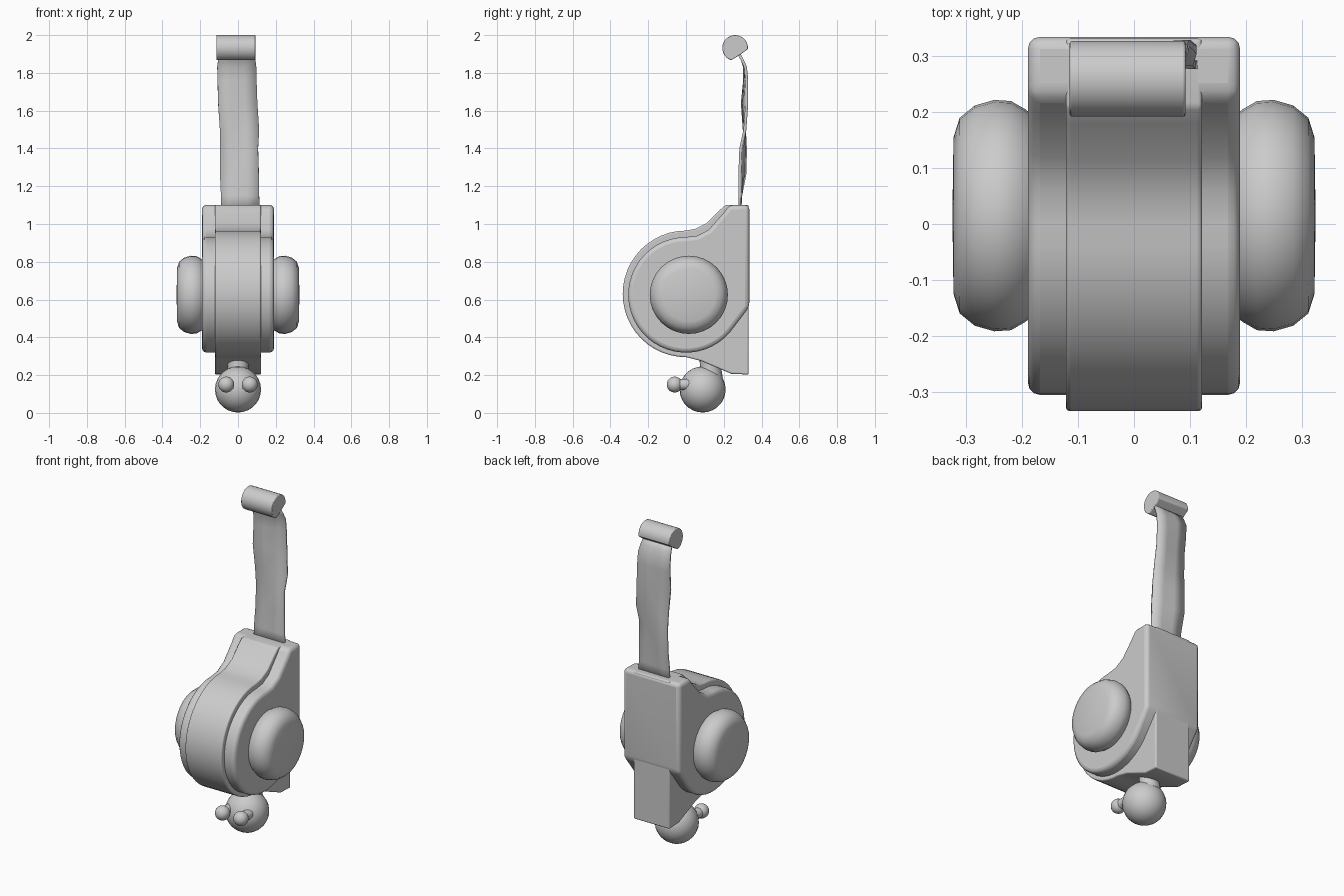
import bpy, bmesh, math
from mathutils import Vector, Matrix

if "Cube" in bpy.data.objects:
    bpy.data.objects.remove(bpy.data.objects["Cube"])


def finish(bm, name, bevel=0.0, angle=40):
    bmesh.ops.recalc_face_normals(bm, faces=bm.faces)
    me = bpy.data.meshes.new(name)
    bm.to_mesh(me)
    bm.free()
    ob = bpy.data.objects.new(name, me)
    bpy.context.collection.objects.link(ob)
    if bevel:
        m = ob.modifiers.new("bevel", 'BEVEL')
        m.width = bevel
        m.segments = 3
        m.limit_method = 'ANGLE'
        m.angle_limit = math.radians(35)
    bpy.ops.object.select_all(action='DESELECT')
    ob.select_set(True)
    bpy.context.view_layer.objects.active = ob
    bpy.ops.object.shade_smooth_by_angle(angle=math.radians(angle))
    return ob


def extrude_x(name, profile, x0, x1, bevel=0.0):
    """Solid from a (y, z) outline, running from x0 to x1."""
    bm = bmesh.new()
    face = bm.faces.new([bm.verts.new((x0, y, z)) for y, z in profile])
    ext = bmesh.ops.extrude_face_region(bm, geom=[face])
    verts = [v for v in ext['geom'] if isinstance(v, bmesh.types.BMVert)]
    bmesh.ops.translate(bm, verts=verts, vec=(x1 - x0, 0, 0))
    return finish(bm, name, bevel)


def arc(cy, cz, r, a0, a1, n):
    return [(cy + r * math.cos(math.radians(a0 + (a1 - a0) * i / n)),
             cz + r * math.sin(math.radians(a0 + (a1 - a0) * i / n))) for i in range(n + 1)]


def lathe(name, profile, origin, axis, steps=32):
    """Spin (radius, height) pairs around an axis through origin."""
    rot = Vector((0, 0, 1)).rotation_difference(Vector(axis)).to_matrix().to_4x4()
    bm = bmesh.new()
    vs = [bm.verts.new((r, 0, h)) for r, h in profile]
    es = [bm.edges.new(p) for p in zip(vs, vs[1:])]
    bmesh.ops.spin(bm, geom=vs + es, cent=(0, 0, 0), axis=(0, 0, 1),
                   angle=2 * math.pi, steps=steps)
    bmesh.ops.remove_doubles(bm, verts=bm.verts, dist=1e-4)
    bmesh.ops.transform(bm, matrix=Matrix.Translation(origin) @ rot, verts=bm.verts)
    return finish(bm, name, angle=50)


def ball(name, centre, r):
    bm = bmesh.new()
    bmesh.ops.create_uvsphere(bm, u_segments=24, v_segments=14, radius=r,
                              matrix=Matrix.Translation(centre))
    return finish(bm, name)


# central band, slightly proud of the shell and reaching lower
core = ([(0.332, 1.1), (0.21, 1.1), (0.18, 1.075), (0.11, 1.005), (0.05, 0.975)]
        + arc(0, 0.63, 0.335, 90, 270, 24)
        + [(0.08, 0.275), (0.24, 0.207), (0.332, 0.203)])
extrude_x("body_band", core, -0.122, 0.122, 0.008)

# wide housing shell
shell = ([(0.335, 1.1), (0.23, 1.1), (0.2, 1.06), (0.12, 0.97), (0.06, 0.938)]
         + arc(0, 0.625, 0.306, 90, 320, 30) + [(0.335, 0.56)])
extrude_x("body_shell", shell, -0.19, 0.19, 0.022)

# round side drums
drum = [(0, 0.135), (0.14, 0.133), (0.175, 0.122), (0.197, 0.095), (0.207, 0.06),
        (0.205, 0.03), (0.19, 0.004), (0.17, -0.02), (0, -0.02)]
for side, s in (("left", -1), ("right", 1)):
    lathe(side + "_drum", drum, (s * 0.19, 0.015, 0.625), (s, 0, 0))

# hanging ball with short neck and two front knobs
ball("bottom_ball", (0, 0.088, 0.124), 0.122)
lathe("ball_neck", [(0, -0.06), (0.065, -0.06), (0.055, 0), (0.06, 0.05), (0, 0.05)],
      (0, 0.13, 0.245), (0, 0, 1), 20)
for side, s in (("left", -1), ("right", 1)):
    ball(side + "_knob", (s * 0.062, -0.06, 0.15), 0.042)
    lathe(side + "_knob_stem", [(0, 0), (0.03, 0), (0.03, 0.08), (0, 0.08)],
          (s * 0.062, -0.05, 0.15), (0, 1, 0), 16)

# wavy strap: rows of (z, left x, left y, right x, right y)
rows = [(1.06, -0.09, 0.285, 0.115, 0.285), (1.15, -0.09, 0.29, 0.112, 0.285),
        (1.27, -0.095, 0.313, 0.11, 0.285), (1.40, -0.094, 0.315, 0.106, 0.29),
        (1.50, -0.096, 0.308, 0.112, 0.312), (1.64, -0.105, 0.298, 0.102, 0.322),
        (1.76, -0.108, 0.31, 0.098, 0.322), (1.83, -0.11, 0.31, 0.097, 0.315),
        (1.87, -0.105, 0.297, 0.092, 0.297), (1.91, -0.10, 0.275, 0.085, 0.275)]
bm = bmesh.new()
grid = []
for z, xl, yl, xr, yr in rows:
    grid.append([bm.verts.new((xl + (xr - xl) * t, yl + (yr - yl) * t, z))
                 for t in (0, 0.33, 0.67, 1)])
for a, b in zip(grid, grid[1:]):
    for i in range(3):
        bm.faces.new((a[i], a[i + 1], b[i + 1], b[i]))
strap = finish(bm, "strap", angle=60)
thick = strap.modifiers.new("thickness", 'SOLIDIFY')
thick.thickness = 0.015
thick.offset = 0

# rolled grip at the top of the strap
grip = arc(0.26, 1.932, 0.068, -5, 252, 20) + [(0.285, 1.895)]
extrude_x("strap_grip", grip, -0.115, 0.092, 0.004)
